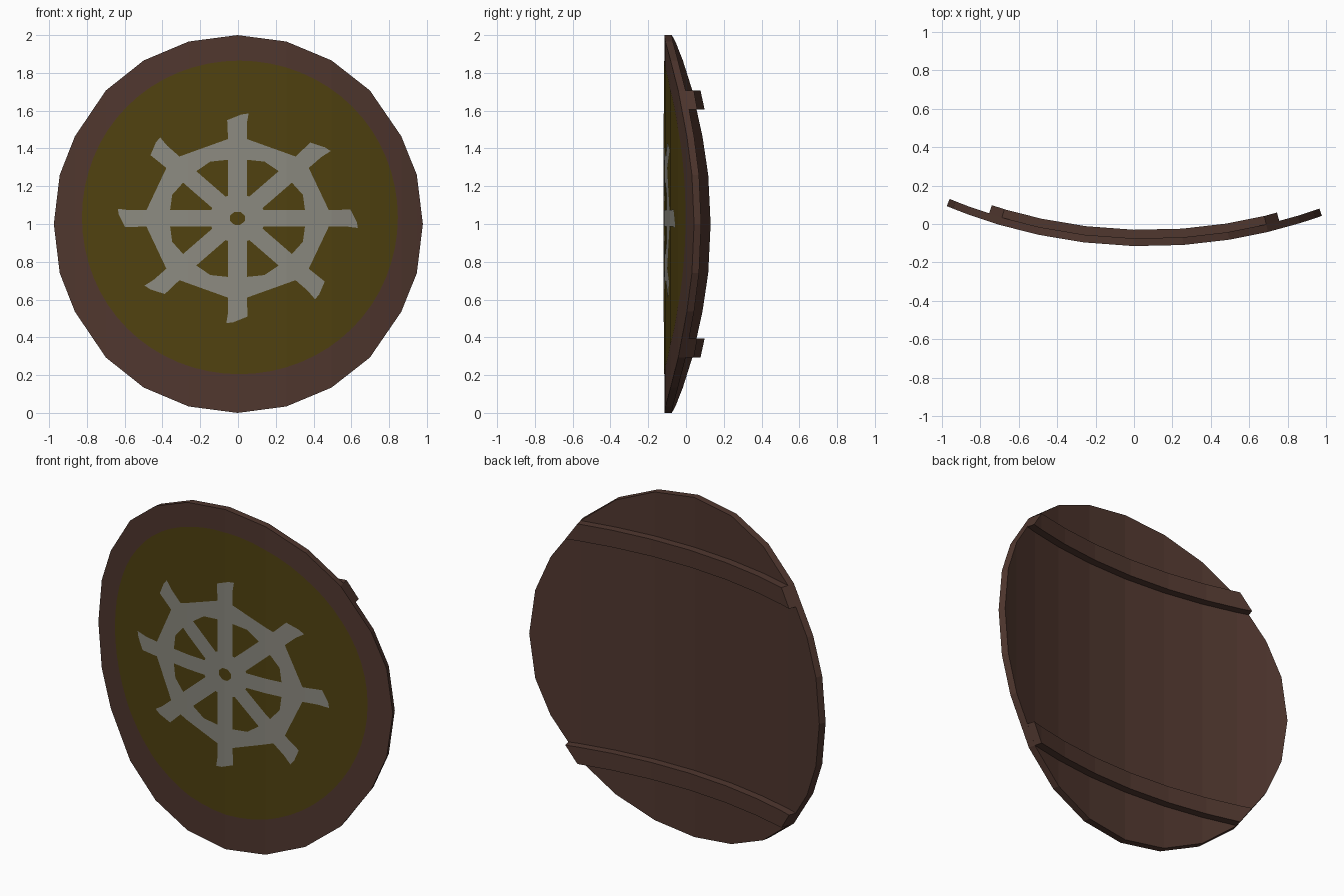
import bpy, bmesh, math
from mathutils import Matrix

if "Cube" in bpy.data.objects:
    bpy.data.objects.remove(bpy.data.objects["Cube"])

R = 2.7            # bend radius of the board
THICK = 0.04
FRONT = -0.115
TURN = Matrix.Rotation(-0.026, 3, 'Z')

# outline of one half: (distance along the bend, half height)
HALF = [(0, 1.0), (0.259, 0.966), (0.5, 0.866), (0.707, 0.707),
        (0.88, 0.464), (0.966, 0.26), (1.0, 0.0)]
COLS = [(-s, h) for s, h in HALF[:0:-1]] + HALF


def material(name, rgb):
    m = bpy.data.materials.new(name)
    m.diffuse_color = (*rgb, 1)
    m.use_nodes = True
    m.node_tree.nodes["Principled BSDF"].inputs["Base Color"].default_value = m.diffuse_color
    return m


brown = material("dark_wood", (0.080, 0.038, 0.028))
yellow = material("olive_yellow_paint", (0.080, 0.054, 0.005))
grey = material("grey_paint", (0.262, 0.254, 0.216))


def surf(s, z, off):
    """Point on the faceted bent board, off units behind its front."""
    def column(c):
        t = c / R
        return (R - off) * math.sin(t), FRONT + R - (R - off) * math.cos(t)
    for (a, _), (b, _) in zip(COLS, COLS[1:]):
        if s <= b + 1e-6:
            break
    f = (s - a) / (b - a)
    (x0, y0), (x1, y1) = column(a), column(b)
    v = TURN @ Matrix.Identity(3).col[0].lerp(Matrix.Identity(3).col[0], 0)
    v.x, v.y, v.z = x0 + (x1 - x0) * f, y0 + (y1 - y0) * f, 0
    v = TURN @ v
    v.z = z
    return v


def finish(bm, name, mat):
    me = bpy.data.meshes.new(name)
    bm.to_mesh(me)
    bm.free()
    me.materials.append(mat)
    ob = bpy.data.objects.new(name, me)
    bpy.context.collection.objects.link(ob)


def slab(name, cols, off0, off1, mat):
    """Solid bent strip through columns of (s, low z, high z)."""
    bm = bmesh.new()
    rings = [[bm.verts.new(surf(s, z, o)) for z, o in
              ((lo, off0), (hi, off0), (hi, off1), (lo, off1))]
             for s, lo, hi in cols]
    for a, b in zip(rings, rings[1:]):
        for i in range(4):
            j = (i + 1) % 4
            bm.faces.new((a[i], a[j], b[j], b[i]))
    bmesh.ops.remove_doubles(bm, verts=bm.verts[:], dist=1e-4)
    bmesh.ops.recalc_face_normals(bm, faces=bm.faces[:])
    finish(bm, name, mat)


def painted(name, polys, off, mat):
    """Thin paint layer: flat polygons cut at the facets and laid on the board."""
    bm = bmesh.new()
    for p in polys:
        bm.faces.new([bm.verts.new((s, 0, z)) for s, z in p])
    bmesh.ops.remove_doubles(bm, verts=bm.verts[:], dist=1e-4)
    for s, _ in COLS:
        bmesh.ops.bisect_plane(bm, geom=bm.verts[:] + bm.edges[:] + bm.faces[:],
                               plane_co=(s, 0, 0), plane_no=(1, 0, 0))
    for v in bm.verts:
        v.co = surf(v.co.x, v.co.z, off)
    bm.normal_update()
    for f in bm.faces:
        if f.normal.y > 0:
            f.normal_flip()
    finish(bm, name, mat)


# round bent board
slab("board", [(s, 1 - h, 1 + h) for s, h in COLS], 0, THICK, brown)

# two battens across the back, their ends following the outline
for name, side in (("upper_batten", 1), ("lower_batten", -1)):
    cols = [(s, 0.607, 0.707) for s, _ in COLS if abs(s) < 0.71]
    cols = [(-0.778, 0.607, 0.607)] + cols + [(0.778, 0.607, 0.607)]
    slab(name, [(s, 1 + side * a, 1 + side * b) for s, a, b in cols],
         THICK, THICK + 0.045, brown)

# painted field
N = 64
painted("painted_field", [[(0.01 + 0.85 * math.cos(i * math.tau / N),
                            1.035 + 0.83 * math.sin(i * math.tau / N))
                           for i in range(N)]], -0.002, yellow)

# painted spoked wheel with eight handles
CX, CZ, SX, W = 0.0, 1.03, 1.155, 0.043


def at(k, r, lat):
    """Wheel point: spoke number, distance along it, clockwise offset."""
    a = math.pi / 2 - k * math.pi / 4
    return (CX + SX * (r * math.cos(a) + lat * math.sin(a)),
            CZ + r * math.sin(a) - lat * math.cos(a))


def hole(k, lat):
    t = math.asin(lat / 0.13)
    return at(k, 0.036 * math.cos(t), 0.036 * math.sin(t))


wheel = []
for k in range(8):
    # spoke, rim crossing, slanted handle
    for r0, r1 in ((0.12, 0.31), (0.31, 0.42)):
        wheel.append([at(k, r0, -W), at(k, r0, W), at(k, r1, W), at(k, r1, -W)])
    wheel.append([at(k, 0.42, -W), at(k, 0.42, W), at(k, 0.50, W),
                  at(k, 0.555, W + 0.008), at(k, 0.55, W - 0.025),
                  at(k, 0.52, -W - 0.004)])
    # rim piece to the next spoke
    wheel.append([at(k, 0.42, W), at(k + 1, 0.42, -W), at(k + 1, 0.31, -W),
                  at(k + 0.5, 0.325, 0), at(k, 0.31, W)])
    # hub around the centre hole
    wheel.append([hole(k, -W), hole(k, W), at(k, 0.12, W), at(k, 0.12, -W)])
    wheel.append([hole(k, W), hole(k + 1, -W), at(k + 1, 0.12, -W), at(k, 0.12, W)])
painted("painted_wheel", wheel, -0.004, grey)
